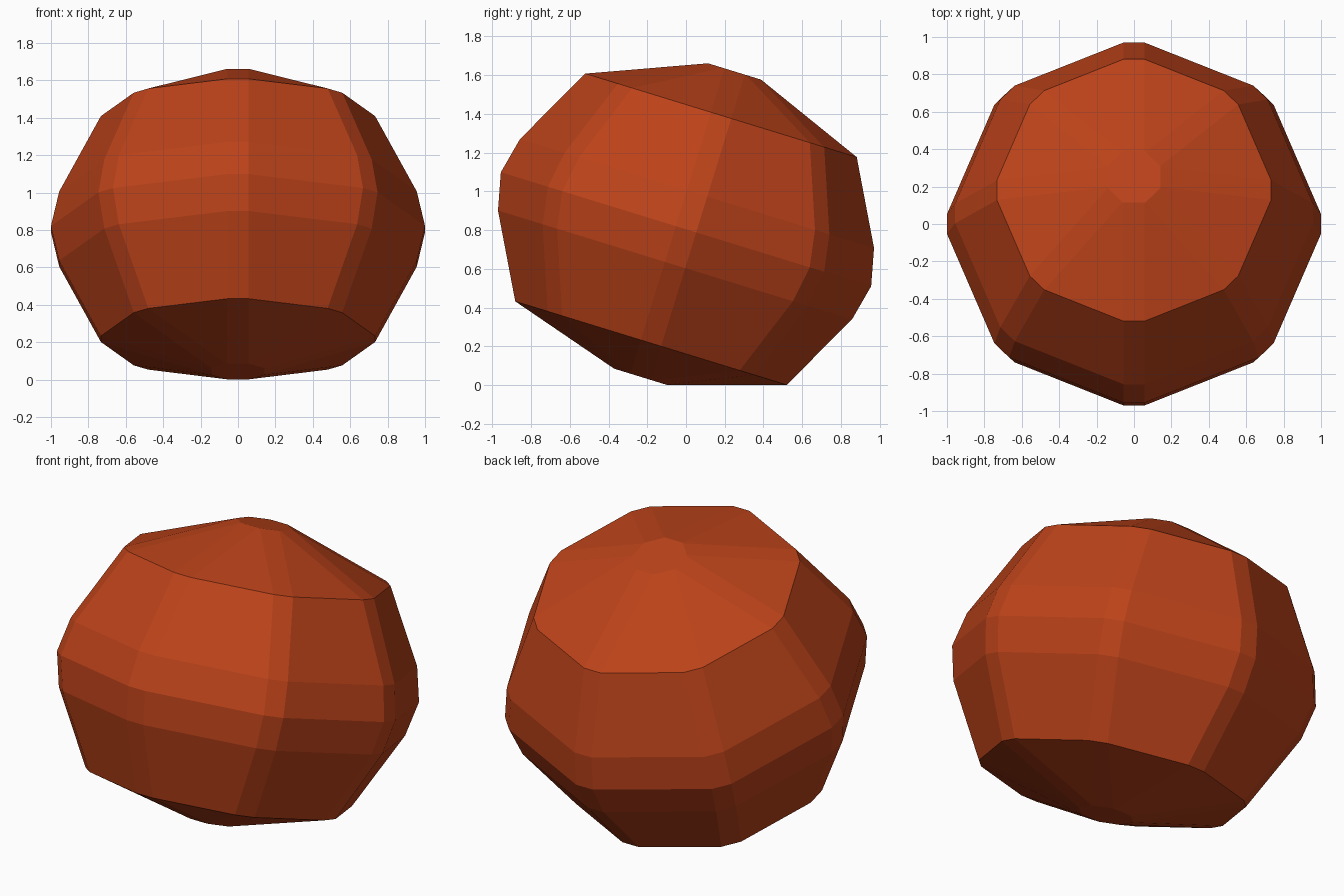
import bpy, bmesh
from math import pi, cos, sin, tan, radians

if "Cube" in bpy.data.objects:
    bpy.data.objects.remove(bpy.data.objects["Cube"])

# Profile rings (radius, height) along the ball's own axis, bottom to top
PROFILE = [(0.143, -0.797), (0.733, -0.615), (0.956, -0.193), (1.0, 0.0),
           (0.956, 0.193), (0.733, 0.615), (0.143, 0.852)]
SIDES = 8
BEVEL = 0.055  # half width of the narrow strips along the meridians


def ring(bm, r, h):
    """Octagon with cut-off corners; the corners lie on the axes."""
    w = min(BEVEL, r * tan(pi / SIDES))
    verts = []
    for i in range(SIDES):
        a = 2 * pi * i / SIDES
        for s in (-w, w):
            verts.append(bm.verts.new((r * cos(a) - s * sin(a),
                                       r * sin(a) + s * cos(a), h)))
    return verts


# Faceted ball body
bm = bmesh.new()
rings = [ring(bm, r, h) for r, h in PROFILE]
n = 2 * SIDES
for low, high in zip(rings, rings[1:]):
    for i in range(n):
        j = (i + 1) % n
        bm.faces.new((low[i], low[j], high[j], high[i]))
# Flat end caps
bm.faces.new(rings[0][::-1])
bm.faces.new(rings[-1])
bmesh.ops.remove_doubles(bm, verts=bm.verts[:], dist=0.0005)
bmesh.ops.recalc_face_normals(bm, faces=bm.faces[:])

mesh = bpy.data.meshes.new("faceted_ball")
bm.to_mesh(mesh)
bm.free()

# Lean the axis backwards and rest the lower rim on the ground
ball = bpy.data.objects.new("faceted_ball", mesh)
bpy.context.collection.objects.link(ball)
ball.rotation_euler.x = radians(-17.1)
ball.location.z = 0.805

mat = bpy.data.materials.new("burnt_orange")
mat.diffuse_color = (0.5, 0.055, 0.01, 1)
mat.use_nodes = True
mat.node_tree.nodes["Principled BSDF"].inputs["Base Color"].default_value = mat.diffuse_color
mesh.materials.append(mat)
